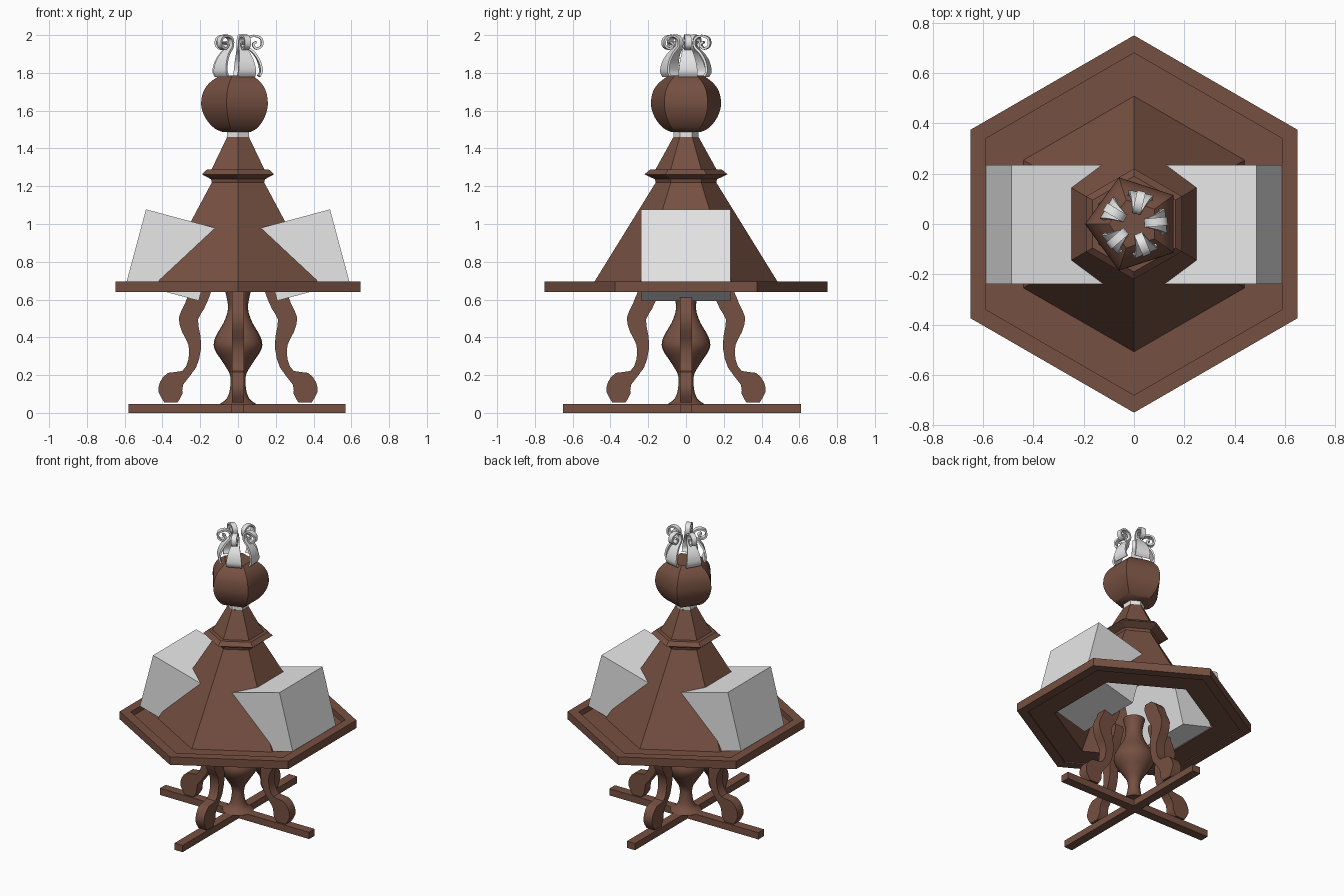
import bpy, math
from mathutils import Vector, Matrix

if "Cube" in bpy.data.objects:
    bpy.data.objects.remove(bpy.data.objects["Cube"])


def material(name, rgb):
    m = bpy.data.materials.new(name)
    m.diffuse_color = (*rgb, 1)
    m.use_nodes = True
    m.node_tree.nodes["Principled BSDF"].inputs["Base Color"].default_value = m.diffuse_color
    return m


WOOD = material("brown_wood", (0.18, 0.08, 0.053))
GREY = material("light_grey", (0.8, 0.8, 0.8))


def make(name, verts, faces, mat, angle=None):
    me = bpy.data.meshes.new(name)
    me.from_pydata([tuple(v) for v in verts], [], faces)
    me.update()
    me.materials.append(mat)
    if angle:
        me.shade_smooth()
        me.set_sharp_from_angle(angle=math.radians(angle))
    ob = bpy.data.objects.new(name, me)
    bpy.context.collection.objects.link(ob)
    return ob


def spline(pts, steps=4):
    """Catmull-Rom curve through tuples of any length."""
    p = [Vector(q) for q in pts]
    p = [2 * p[0] - p[1]] + p + [2 * p[-1] - p[-2]]
    out = []
    for i in range(1, len(p) - 2):
        a, b, c, d = p[i - 1:i + 3]
        for s in range(steps):
            t = s / steps
            out.append(0.5 * (2 * b + (c - a) * t + (2 * a - 5 * b + 4 * c - d) * t * t
                              + (3 * b - a - 3 * c + d) * t ** 3))
    return out + [p[-2]]


def lathe(name, profile, n, mat, phase=90, closed=False, bottom=False, top=False, angle=None):
    """Turn an upward (radius, z) profile into n sides."""
    verts, faces = [], []
    for r, z in profile:
        for j in range(n):
            a = math.radians(phase) + math.tau * j / n
            verts.append((r * math.cos(a), r * math.sin(a), z))
    k = len(profile)
    for i in range(k if closed else k - 1):
        p, q = i * n, (i + 1) % k * n
        for j in range(n):
            j2 = (j + 1) % n
            faces.append((p + j, p + j2, q + j2, q + j))
    if bottom:
        faces.append(tuple(reversed(range(n))))
    if top:
        faces.append(tuple(range((k - 1) * n, k * n)))
    return make(name, verts, faces, mat, angle)


def box(name, size, loc, mat, tilt=0):
    m = Matrix.Translation(loc) @ Matrix.Rotation(tilt, 4, 'Y')
    v = [m @ Vector((x * size[0] / 2, y * size[1] / 2, z * size[2] / 2))
         for x in (-1, 1) for y in (-1, 1) for z in (-1, 1)]
    f = [(0, 1, 3, 2), (4, 6, 7, 5), (0, 4, 5, 1), (2, 3, 7, 6), (0, 2, 6, 4), (1, 5, 7, 3)]
    return make(name, v, f, mat)


# Crossed floor beams
box("base_beam_side", (1.15, 0.062, 0.047), (-0.005, 0, 0.0235), WOOD)
box("base_beam_front", (0.062, 1.26, 0.047), (-0.003, -0.02, 0.0235), WOOD)

# Turned pedestal
ped = [(0.1, 0.045), (0.06, 0.075), (0.042, 0.13), (0.042, 0.2), (0.075, 0.26), (0.125, 0.34),
       (0.12, 0.4), (0.075, 0.48), (0.053, 0.55), (0.06, 0.61), (0.07, 0.65)]
lathe("pedestal", spline(ped, 3), 24, WOOD, bottom=True, top=True, angle=40)

# Four scrolled legs cut from flat board
outer = [(0.21, 0.68), (0.255, 0.64), (0.28, 0.58), (0.313, 0.505), (0.297, 0.43), (0.262, 0.36),
         (0.263, 0.28), (0.295, 0.222), (0.37, 0.212), (0.412, 0.165), (0.42, 0.11), (0.39, 0.055)]
inner = [(0.32, 0.055), (0.295, 0.1), (0.29, 0.15), (0.222, 0.24), (0.197, 0.335), (0.2, 0.414),
         (0.212, 0.493), (0.18, 0.55), (0.143, 0.64), (0.15, 0.68)]
outline = spline(outer, 2) + spline(inner, 2)
n = len(outline)
for i, side in enumerate(("right", "back", "left", "front")):
    rot = Matrix.Rotation(i * math.pi / 2, 3, 'Z')
    v = [rot @ Vector((p[0], y, p[1])) for y in (-0.033, 0.033) for p in outline]
    f = [tuple(reversed(range(n))), tuple(range(n, 2 * n))]
    f += [(j, (j + 1) % n, n + (j + 1) % n, n + j) for j in range(n)]
    leg = make("leg_" + side, v, f, WOOD, 30)
    leg.data.flip_normals()

# Hexagonal tray with raised rim and open middle
lathe("tray", [(0.75, 0.64), (0.75, 0.695), (0.68, 0.695), (0.68, 0.657), (0.508, 0.657),
               (0.508, 0.648), (0.68, 0.648), (0.68, 0.64)], 6, WOOD, closed=True)

# Hollow hexagonal spire with its collar
lathe("spire", [(0.508, 0.657), (0.16, 1.22), (0.165, 1.237), (0.22, 1.263), (0.19, 1.288),
                (0.162, 1.288), (0.067, 1.46)], 6, WOOD, top=True)

# Tilted boxes sunk into both sides
for s, side in ((1, "right"), (-1, "left")):
    box("side_box_" + side, (0.395, 0.474, 0.395), (s * 0.3475, -0.002, 0.8355), GREY,
        -s * math.radians(15))

# Pale neck
lathe("neck", [(0.066, 1.455), (0.066, 1.495)], 6, GREY, bottom=True, top=True)

# Five-sided bulb
bulb = [(0.085, 1.488), (0.125, 1.507), (0.165, 1.55), (0.189, 1.6), (0.195, 1.645),
        (0.184, 1.7), (0.153, 1.745), (0.1, 1.785)]
lathe("bulb", spline(bulb, 3), 5, WOOD, phase=180, bottom=True, top=True, angle=35)

# Crown of five curled straps: (radius, z, width)
strap = [(0.11, 1.782, 0.1), (0.122, 1.81, 0.1), (0.112, 1.86, 0.085), (0.085, 1.905, 0.06),
         (0.05, 1.94, 0.036), (0.052, 1.98, 0.034), (0.085, 1.996, 0.034), (0.122, 1.982, 0.034),
         (0.126, 1.945, 0.034), (0.098, 1.928, 0.034), (0.08, 1.95, 0.034), (0.098, 1.965, 0.034)]
path = spline(strap, 4)
for k in range(5):
    rot = Matrix.Rotation(math.radians(5 + 72 * k), 3, 'Z')
    verts, faces = [], []
    for i, p in enumerate(path):
        a, b = path[max(i - 1, 0)], path[min(i + 1, len(path) - 1)]
        t = Vector((b[0] - a[0], b[1] - a[1])).normalized() * 0.006
        for sgn, y in ((1, -1), (1, 1), (-1, 1), (-1, -1)):
            verts.append(rot @ Vector((p[0] + sgn * t.y, y * p[2] / 2, p[1] - sgn * t.x)))
    for i in range(len(path) - 1):
        for j in range(4):
            j2 = (j + 1) % 4
            faces.append((4 * i + j, 4 * i + j2, 4 * i + 4 + j2, 4 * i + 4 + j))
    e = 4 * len(path)
    faces += [(3, 2, 1, 0), (e - 4, e - 3, e - 2, e - 1)]
    make("crown_strap_%d" % (k + 1), verts, faces, GREY, 40)
